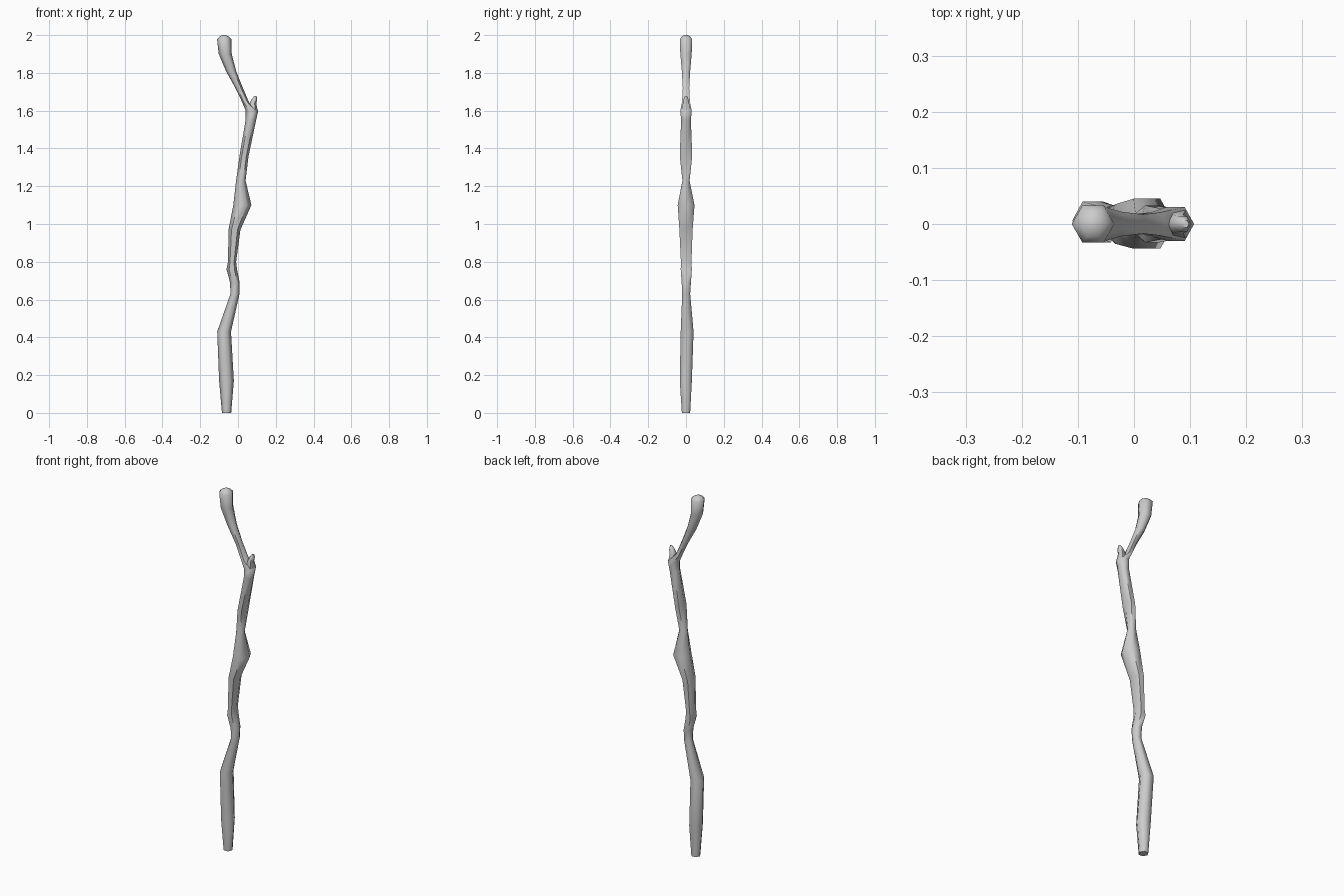
import bpy, bmesh, math

SIDES = 6

def loft(name, rings):
    """Skin six-sided rings given as (z, left x, right x, back y, front half-depth)."""
    bm = bmesh.new()
    loops = []
    for z, x0, x1, y0, y1 in rings:
        cx, rx = (x0 + x1) / 2, (x1 - x0) / 2
        cy, ry = (y0 + y1) / 2, (y1 - y0) / 2 / math.sin(math.pi / 3)
        loops.append([bm.verts.new((cx + rx * math.cos(a), cy + ry * math.sin(a), z))
                      for a in (math.tau * i / SIDES for i in range(SIDES))])
    for a, b in zip(loops, loops[1:]):
        for i in range(SIDES):
            j = (i + 1) % SIDES
            bm.faces.new((a[i], a[j], b[j], b[i]))
    bm.faces.new(loops[0][::-1])
    bm.faces.new(loops[-1])
    mesh = bpy.data.meshes.new(name)
    bm.to_mesh(mesh)
    bm.free()
    ob = bpy.data.objects.new(name, mesh)
    bpy.context.collection.objects.link(ob)
    bpy.context.view_layer.objects.active = ob
    ob.select_set(True)
    bpy.ops.object.shade_smooth_by_angle(angle=math.radians(62))
    ob.select_set(False)
    return ob

# Crooked main shaft with knots and a domed top
loft("staff_shaft", [
    (0.00, -0.085, -0.036, -0.022, 0.022),
    (0.17, -0.100, -0.022, -0.033, 0.031),
    (0.43, -0.110, -0.037, -0.028, 0.040),
    (0.63, -0.040, 0.008, -0.020, 0.022),
    (0.69, -0.042, 0.009, -0.023, 0.026),
    (0.76, -0.061, -0.005, -0.028, 0.031),
    (0.80, -0.053, -0.010, -0.027, 0.029),
    (0.97, -0.050, 0.013, -0.035, 0.035),
    (1.10, -0.025, 0.071, -0.044, 0.045),
    (1.23, -0.010, 0.040, -0.019, 0.019),
    (1.36, 0.008, 0.056, -0.033, 0.033),
    (1.55, 0.040, 0.096, -0.026, 0.026),
    (1.60, 0.041, 0.107, -0.030, 0.030),
    (1.645, 0.022, 0.058, -0.021, 0.021),
    (1.72, -0.014, 0.026, -0.017, 0.017),
    (1.81, -0.064, -0.010, -0.022, 0.022),
    (1.90, -0.102, -0.033, -0.030, 0.030),
    (1.978, -0.111, -0.035, -0.033, 0.033),
    (1.993, -0.096, -0.050, -0.022, 0.022),
    (2.00, -0.082, -0.064, -0.008, 0.008),
])

# Short broken twig at the fork
loft("staff_twig", [
    (1.57, 0.058, 0.098, -0.020, 0.020),
    (1.605, 0.058, 0.103, -0.024, 0.024),
    (1.637, 0.060, 0.097, -0.017, 0.017),
    (1.660, 0.072, 0.102, -0.013, 0.013),
    (1.677, 0.086, 0.098, -0.006, 0.006),
])
